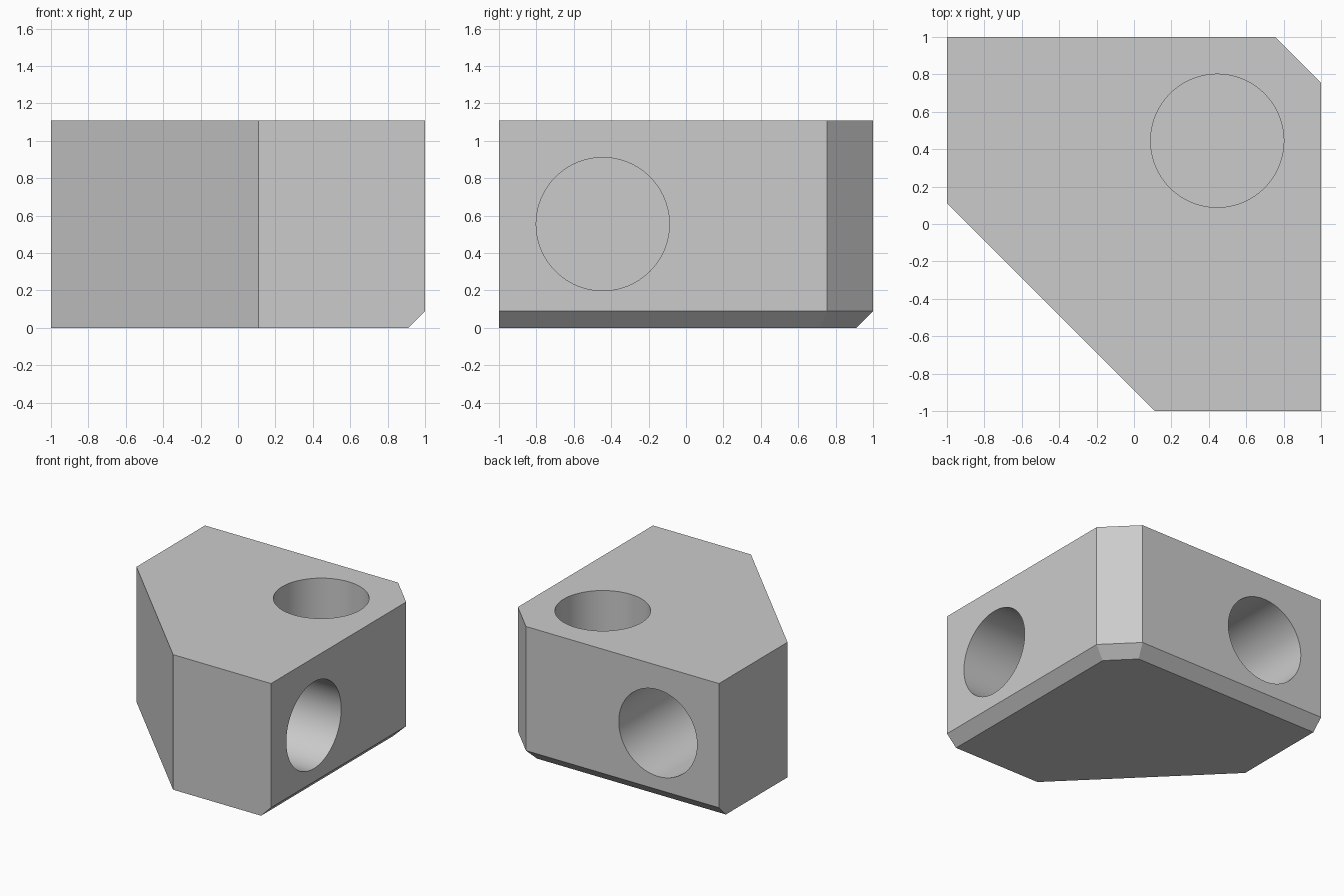
import bpy
import bmesh
from math import pi
from mathutils import Matrix, Vector

HEIGHT = 1.11
HOLE_RADIUS = 0.356
HOLE_DEPTH = 0.89

cube = bpy.data.objects.get("Cube")
if cube:
    bpy.data.objects.remove(cube, do_unlink=True)

grey = bpy.data.materials.new("light_grey")
grey.use_nodes = True
colour = (0.6, 0.6, 0.6, 1)
grey.diffuse_color = colour
grey.node_tree.nodes["Principled BSDF"].inputs["Base Color"].default_value = colour


def make_object(name, bm):
    mesh = bpy.data.meshes.new(name)
    bm.to_mesh(mesh)
    bm.free()
    mesh.materials.append(grey)
    obj = bpy.data.objects.new(name, mesh)
    bpy.context.collection.objects.link(obj)
    return obj


# Block: extruded outline with cut corners
outline = [(-1, 0.11), (0.11, -1), (1, -1), (1, 0.755), (0.755, 1), (-1, 1)]
bm = bmesh.new()
base = bm.faces.new([bm.verts.new((x, y, 0)) for x, y in outline])
top = bmesh.ops.extrude_face_region(bm, geom=[base])["geom"]
bmesh.ops.translate(bm, vec=(0, 0, HEIGHT),
                    verts=[v for v in top if isinstance(v, bmesh.types.BMVert)])
bmesh.ops.recalc_face_normals(bm, faces=bm.faces)

# Chamfer along the three outer bottom edges
outer = [e for e in bm.edges
         if all(v.co.z < 0.01 for v in e.verts)
         and sum((v.co.x + v.co.y) / 2 for v in e.verts) > 0.8]
bmesh.ops.bevel(bm, geom=outer, offset=0.09, offset_type='OFFSET',
                segments=1, affect='EDGES')
block = make_object("corner_block", bm)

# Blind round sockets, one on each of three faces
sockets = {
    "top_socket": ((0.445, 0.445, HEIGHT), Matrix.Identity(4)),
    "side_socket": ((1, -0.445, HEIGHT / 2), Matrix.Rotation(pi / 2, 4, 'Y')),
    "back_socket": ((-0.445, 1, HEIGHT / 2), Matrix.Rotation(-pi / 2, 4, 'X')),
}
for name, (mouth, turn) in sockets.items():
    bm = bmesh.new()
    bmesh.ops.create_cone(bm, cap_ends=True, segments=96, radius1=HOLE_RADIUS,
                          radius2=HOLE_RADIUS, depth=HOLE_DEPTH * 2)
    bm.transform(Matrix.Translation(Vector(mouth)) @ turn)
    cutter = make_object(name + "_cutter", bm)
    cutter.hide_render = True
    cutter.hide_set(True)
    cut = block.modifiers.new(name, 'BOOLEAN')
    cut.object = cutter
    cut.operation = 'DIFFERENCE'
    cut.solver = 'EXACT'

# Apply the cuts, discard the cutters, smooth the round walls
bpy.ops.object.select_all(action='DESELECT')
block.select_set(True)
bpy.context.view_layer.objects.active = block
for name in sockets:
    bpy.ops.object.modifier_apply(modifier=name)
    bpy.data.objects.remove(bpy.data.objects[name + "_cutter"], do_unlink=True)
bpy.ops.object.shade_smooth_by_angle(angle=pi / 9)
